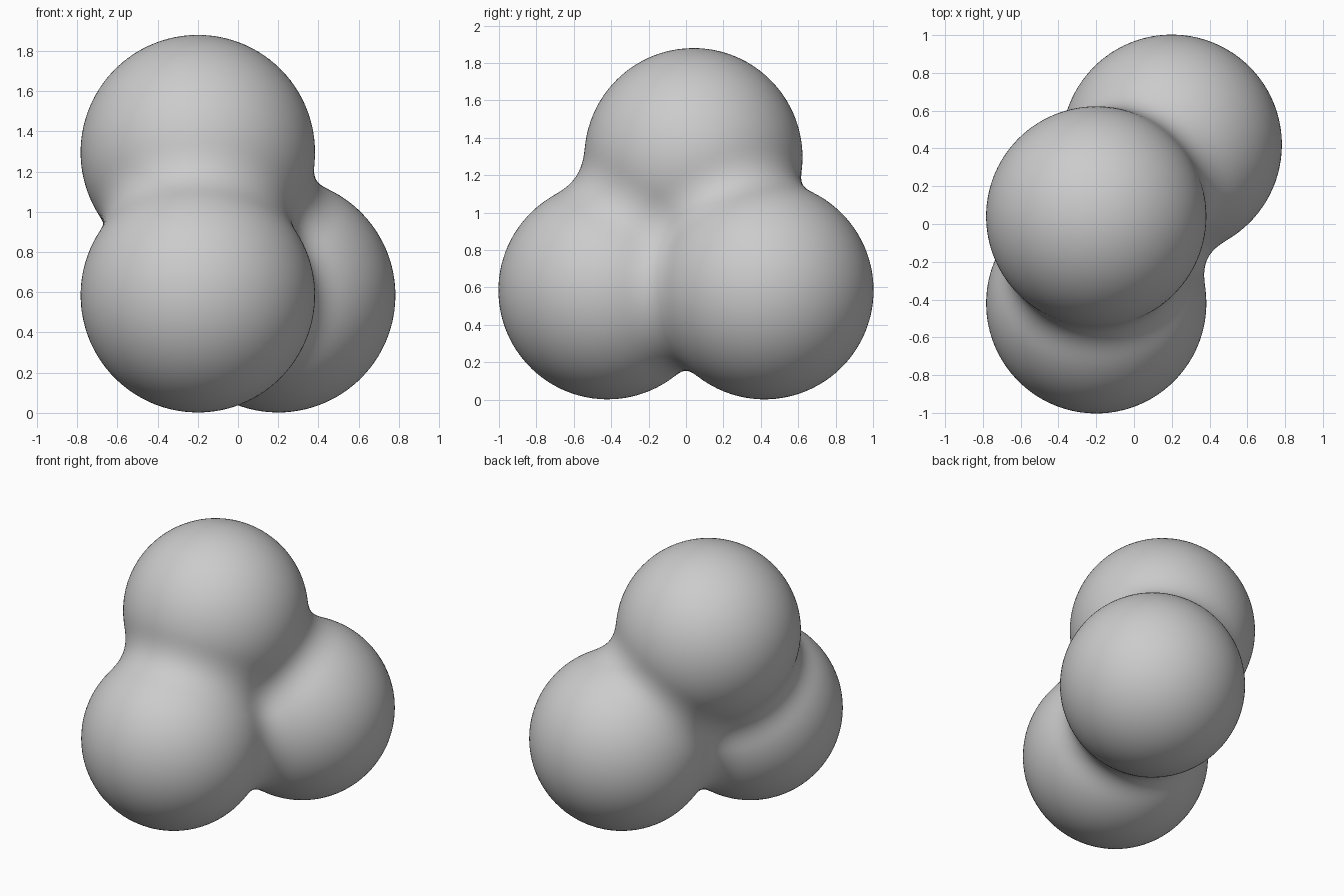
import bpy, bmesh
from mathutils import Vector

if "Cube" in bpy.data.objects:
    bpy.data.objects.remove(bpy.data.objects["Cube"])

# Three equal balls that melt into each other
BALLS = [Vector((-0.20, -0.42, 0.585)),   # lower front
         Vector((0.20, 0.42, 0.585)),     # lower back
         Vector((-0.20, 0.04, 1.297))]    # top
RADIUS = 0.583
REACH = 0.80                              # how far each ball's pull extends
LEVEL = (1 - (RADIUS / REACH) ** 2) ** 3
MIDDLE = sum(BALLS, Vector()) / 3


def field(p):
    return sum(max(0.0, 1 - (p - c).length_squared / REACH ** 2) ** 3 for c in BALLS)


def surface_point(direction):
    lo, hi = 0.0, 2.0
    for _ in range(24):
        mid = (lo + hi) / 2
        if field(MIDDLE + direction * mid) > LEVEL:
            lo = mid
        else:
            hi = mid
    return MIDDLE + direction * lo


# Fused body: a sphere pushed out from the middle onto the blended surface
bm = bmesh.new()
bmesh.ops.create_icosphere(bm, subdivisions=6, radius=1)
for v in bm.verts:
    v.co = surface_point(v.co.normalized())
for f in bm.faces:
    f.smooth = True
mesh = bpy.data.meshes.new("fused_balls")
bm.to_mesh(mesh)
bm.free()

# Plain grey
grey = bpy.data.materials.new("light grey")
grey.diffuse_color = (0.6, 0.6, 0.6, 1)
grey.use_nodes = True
grey.node_tree.nodes["Principled BSDF"].inputs["Base Color"].default_value = grey.diffuse_color
mesh.materials.append(grey)
body = bpy.data.objects.new("fused_balls", mesh)
bpy.context.collection.objects.link(body)
